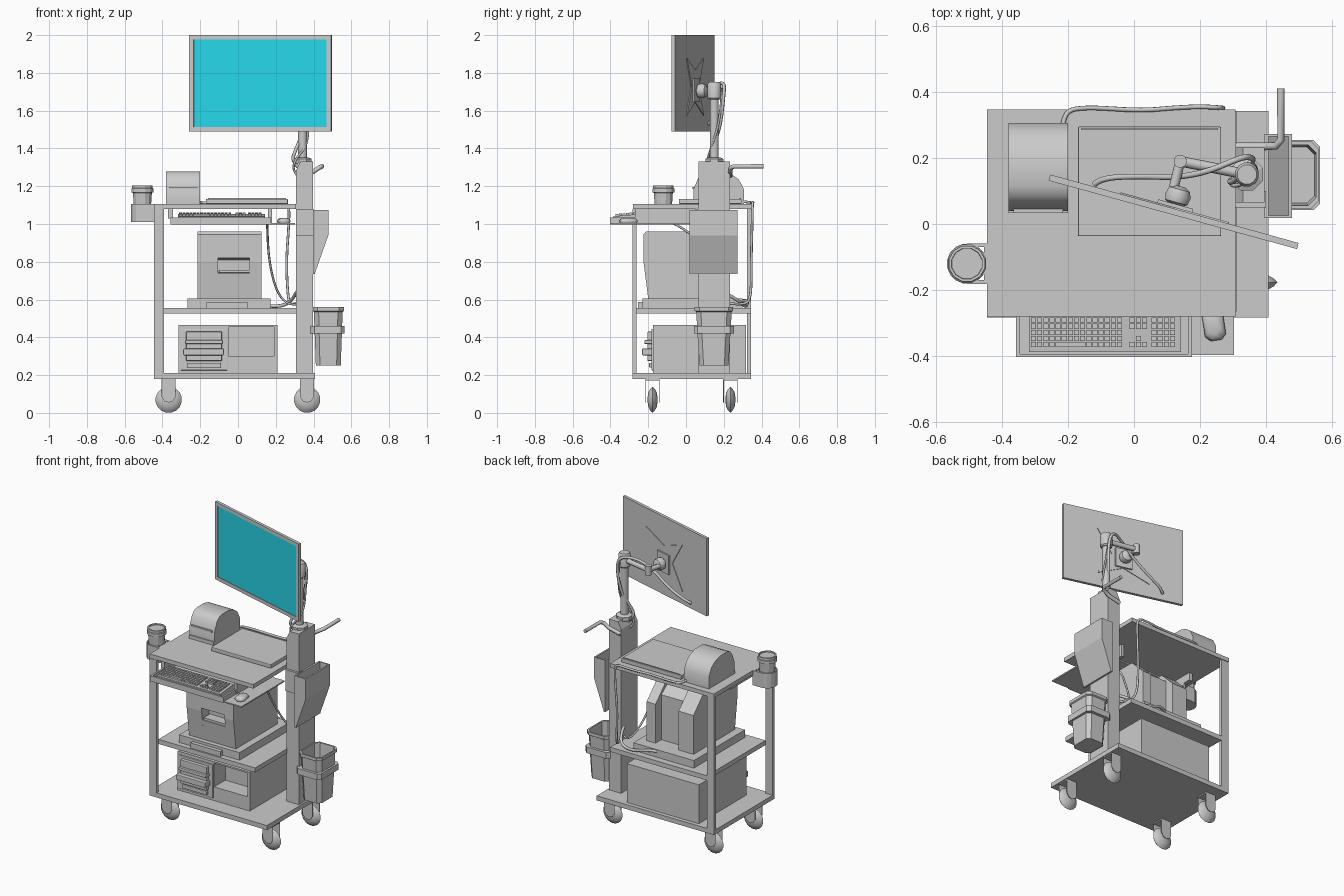
import bpy, bmesh, math
from mathutils import Matrix, Vector


def finish(name, bm, smooth=0, bevel=0):
    bmesh.ops.recalc_face_normals(bm, faces=bm.faces)
    me = bpy.data.meshes.new(name)
    bm.to_mesh(me)
    bm.free()
    ob = bpy.data.objects.new(name, me)
    bpy.context.collection.objects.link(ob)
    bpy.context.view_layer.objects.active = ob
    if bevel:
        m = ob.modifiers.new("bevel", "BEVEL")
        m.width, m.segments = bevel, 2
    if smooth:
        bpy.ops.object.select_all(action="DESELECT")
        ob.select_set(True)
        bpy.ops.object.shade_smooth_by_angle(angle=math.radians(smooth))
    return ob


def boxes(name, dims, bevel=0):
    """One mesh from boxes given as (x0, x1, y0, y1, z0, z1)."""
    bm = bmesh.new()
    for x0, x1, y0, y1, z0, z1 in dims:
        mat = Matrix.Translation(((x0 + x1) / 2, (y0 + y1) / 2, (z0 + z1) / 2)) @ \
            Matrix.Diagonal((x1 - x0, y1 - y0, z1 - z0, 1))
        bmesh.ops.create_cube(bm, size=1, matrix=mat)
    return finish(name, bm, bevel=bevel)


def loft(name, rings, smooth=0):
    """Skin between rings of equal point count, capped at both ends."""
    bm = bmesh.new()
    vs = [[bm.verts.new(p) for p in r] for r in rings]
    n = len(rings[0])
    for a, b in zip(vs, vs[1:]):
        for i in range(n):
            bm.faces.new((a[i], a[(i + 1) % n], b[(i + 1) % n], b[i]))
    bm.faces.new(vs[0])
    bm.faces.new(vs[-1])
    return finish(name, bm, smooth)


def prism(name, pts, axis, a, b, smooth=0):
    """Profile in the XZ plane (axis 'y') or YZ plane (axis 'x'), extruded a..b."""
    put = (lambda p, t: (p[0], t, p[1])) if axis == "y" else (lambda p, t: (t, p[0], p[1]))
    return loft(name, [[put(p, t) for p in pts] for t in (a, b)], smooth)


def lathe(name, profile, c, n=16, axis="z", smooth=0):
    rings = []
    for r, h in profile:
        ring = []
        for i in range(n):
            t = 2 * math.pi * (i + .5) / n
            u, v = r * math.cos(t), r * math.sin(t)
            o = (u, v, h) if axis == "z" else (u, h, v)
            ring.append(Vector(c) + Vector(o))
        rings.append(ring)
    return loft(name, rings, smooth)


def tube(name, pts, r=0.006, kind="NURBS"):
    cu = bpy.data.curves.new(name, "CURVE")
    cu.dimensions = "3D"
    cu.bevel_depth, cu.bevel_resolution, cu.use_fill_caps = r, 2, True
    sp = cu.splines.new(kind)
    sp.points.add(len(pts) - 1)
    for p, q in zip(sp.points, pts):
        p.co = (*q, 1)
    if kind == "NURBS":
        sp.use_endpoint_u, sp.order_u, sp.resolution_u = True, 3, 5
    ob = bpy.data.objects.new(name, cu)
    bpy.context.collection.objects.link(ob)
    bpy.ops.object.select_all(action="DESELECT")
    ob.select_set(True)
    bpy.context.view_layer.objects.active = ob
    bpy.ops.object.convert(target="MESH")


def oct_ring(cx, cy, hx, hy, c, z):
    q = [(hx, hy - c), (hx - c, hy), (c - hx, hy), (-hx, hy - c),
         (-hx, c - hy), (c - hx, -hy), (hx - c, -hy), (hx, c - hy)]
    return [(cx + x, cy + y, z) for x, y in q]


# Cart frame: three shelves, left posts, right column
boxes("base_shelf", [(-.445, .408, -.283, .343, .18, .21)])
boxes("middle_shelf", [(-.392, .31, -.265, .343, .525, .555)])
boxes("worktop", [(-.445, .307, -.28, .347, 1.08, 1.107)])
boxes("left_posts", [(-.445, -.392, -.283, -.262, .21, 1.08), (-.445, -.392, .322, .343, .21, 1.08)])
prism("right_column", [(.308, .21), (.396, .21), (.396, 1.33), (.33, 1.33), (.308, 1.285)], "y", .065, .232)
boxes("column_bracket", [(.308, .4, .05, .1, .94, 1.08)])

# Casters
for x in (-.367, .366):
    for y in (-.177, .235):
        lathe("caster_wheel", [(.008, -.027), (.04, -.022), (.058, -.012), (.07, 0), (.058, .012),
                               (.04, .022), (.008, .027)], (x, y, .07), 16, "y", 25)
        prof = [(x - .037, .18), (x - .037, .085), (x - .022, .062), (x, .055),
                (x + .022, .062), (x + .037, .085), (x + .037, .18)]
        for s in (-1, 1):
            prism("caster_fork", prof, "y", y + s * .035, y + s * .038)
        boxes("caster_mount", [(x - .037, x + .037, y - .038, y + .038, .172, .182)])

# Lower cabinet with open bay on the right and a small printer on the left
boxes("lower_cabinet", [(-.315, .208, -.06, .317, .21, .465), (-.315, -.05, -.175, -.06, .21, .465),
                        (-.05, .208, -.175, -.06, .21, .30), (-.05, .208, -.175, -.06, .455, .465),
                        (.19, .208, -.175, -.06, .30, .455)])
boxes("small_printer", [(-.305, -.055, -.183, -.17, .225, .445), (-.275, -.085, -.205, -.17, .275, .43),
                        (-.29, -.075, -.232, -.17, .305, .34), (-.28, -.08, -.22, -.17, .365, .385),
                        (-.27, -.09, -.195, -.17, .24, .265)], .004)

# Large device on the middle shelf
boxes("device_base", [(-.267, .172, -.23, .30, .555, .605), (-.167, .05, -.255, -.2, .555, .588)])
prof = [(-.2, .605), (-.225, .80), (-.225, .945), (-.212, .96), (.13, .96), (.23, .86), (.23, .605)]
prism("device_left_body", prof, "x", -.215, -.107)
cut = [(-.2, .605), (-.217, .74), (-.15, .75), (-.15, .81), (-.225, .82), (-.225, .945),
       (-.212, .96), (.09, .96), (.17, .9), (.17, .605)]
prism("device_front_body", cut, "x", -.107, .115)
prism("device_side_panel", prof, "x", .06, .125)
boxes("device_tray", [(-.1, .06, -.215, -.15, .742, .756)])

# Keyboard tray, keyboard and mouse
boxes("keyboard_tray", [(-.357, .176, -.403, .05, .998, 1.008), (-.357, .176, -.403, -.393, 1.0, 1.035),
                        (-.357, -.345, -.403, .05, 1.0, 1.035), (.164, .176, -.403, .05, 1.0, 1.035),
                        (.176, .303, -.397, .05, .998, 1.006)])
boxes("tray_rails", [(-.37, -.345, -.27, .1, 1.03, 1.08), (.16, .18, -.27, .1, 1.0, 1.08)])
prism("keyboard", [(-.387, 1.008), (-.387, 1.04), (-.25, 1.053), (-.25, 1.008)], "x", -.318, .142)
keys = []
for x0, cols in ((-.312, 15), (-.013, 3), (.053, 4)):
    for row in range(6):
        for c in range(cols):
            if cols == 3 and (row == 2 or (row == 1 and c != 1)):
                continue
            x, y, z = x0 + c * .0186, -.373 + row * .0185, 1.035 + row * .0018
            keys.append((x, x + .0155, y, y + .0155, z, z + .018))
            if cols == 15 and row == 0 and c == 4:
                keys.append((x, x + .09, y, y + .0155, z, z + .018))
boxes("keyboard_keys", keys)
mouse = [oct_ring(.242, -.305, a, b, .015, z) for a, b, z in
         ((.028, .045, 1.006), (.032, .048, 1.015), (.027, .042, 1.026), (.017, .03, 1.032))]
loft("mouse", [[Matrix.Rotation(.15, 3, "Z") @ (Vector(p) - Vector((.242, -.305, 0)))
                + Vector((.242, -.305, 0)) for p in r] for r in mouse], 50)

# Items on the worktop
boxes("flat_tablet", [(-.17, .264, -.037, .295, 1.107, 1.133)], .004)
boxes("tablet_hinge", [(-.16, .254, .284, .29, 1.13, 1.138)])
prism("label_printer", [(.04, 1.107), (.04, 1.185), (.065, 1.245), (.085, 1.268), (.115, 1.279), (.19, 1.279),
                        (.24, 1.265), (.28, 1.235), (.306, 1.185), (.306, 1.107)], "x", -.38, -.2, 35)
boxes("label_printer_lip", [(-.38, -.2, .034, .06, 1.107, 1.13), (-.365, -.215, .034, .06, 1.185, 1.197)])

# Cup and its holder on the left edge
cup = (-.506, -.12, 0)
lathe("cup_holder", [(.05, 1.01), (.061, 1.01), (.061, 1.107), (.054, 1.107), (.05, 1.02)], cup)
boxes("cup_holder_bracket", [(-.506, -.445, -.181, -.17, 1.01, 1.107), (-.506, -.445, -.07, -.059, 1.01, 1.107),
                             (-.455, -.44, -.181, -.059, 1.01, 1.107)])
lathe("cup", [(.042, 1.02), (.052, 1.165), (.06, 1.168), (.06, 1.187), (.056, 1.19), (.056, 1.205),
              (.048, 1.205), (.047, 1.198)], cup, 12)

# Document pocket on the column
boxes("pocket_back", [(.396, .408, .018, .272, .735, 1.075)])
prism("pocket_front", [(.478, 1.075), (.478, .94), (.406, .735), (.396, .735), (.468, .943), (.468, 1.075)],
      "y", .018, .272)
for y in (.018, .265):
    prism("pocket_side", [(.4, 1.075), (.475, 1.075), (.475, .94), (.403, .735), (.4, .735)], "y", y, y + .007)

# Waste bin and its hoop
loft("waste_bin", [oct_ring(.478, .148, *r) for r in
                   ((.066, .077, .022, .25), (.076, .094, .025, .535), (.083, .102, .025, .54),
                    (.083, .102, .025, .56), (.074, .092, .025, .56), (.06, .071, .022, .258))])
loft("bin_hoop", [oct_ring(.474, .148, *r) for r in
                  ((.074, .09, .02, .42), (.09, .106, .02, .42), (.09, .106, .02, .46), (.075, .091, .02, .46))])

# Monitor, turned about the vertical axis
turn = Matrix.Translation((.12, .037, 1.745)) @ Matrix.Rotation(math.radians(-15.4), 4, "Z")
mon = [boxes("monitor_back", [(-.39, .39, -.002, .0095, -.255, .255)]),
       boxes("monitor_bezel", [(-.39, .39, -.0095, 0, -.255, -.232), (-.39, .39, -.0095, 0, .232, .255),
                               (-.39, -.365, -.0095, 0, -.232, .232), (.365, .39, -.0095, 0, -.232, .232)]),
       prism("monitor_star_plate", [(-.17, .135), (0, .07), (.17, .135), (.075, -.02), (.17, -.17), (0, -.1),
                                    (-.17, -.17), (-.075, -.02)], "y", .0095, .014),
       boxes("mount_plate", [(-.055, .055, .012, .024, -.1, .025)]),
       lathe("mount_ball", [(.02, .02), (.036, .03), (.04, .05), (.034, .07), (.015, .08)],
             (0, 0, -.04), 12, "y", 40)]
screen = boxes("monitor_screen", [(-.365, .365, -.006, 0, -.232, .232)])
mat = bpy.data.materials.new("screen_blue")
mat.diffuse_color = (.02, .68, .82, 1)
screen.data.materials.append(mat)
for ob in mon + [screen]:
    ob.matrix_world = turn

# Monitor pole and swing arm
pole = (.342, .15, 0)
lathe("pole_base", [(.052, 1.32), (.052, 1.345), (.035, 1.352)], pole, 8)
lathe("pole", [(.024, 1.33), (.024, 1.72)], pole, 12, smooth=40)
lathe("pole_head", [(.03, 1.66), (.037, 1.668), (.037, 1.74), (.03, 1.752)], pole, 12, smooth=40)
tube("arm_outer", [(.342, .15, 1.705), (.14, .19, 1.705)], .016, "POLY")
tube("arm_inner", [(.14, .19, 1.705), (.118, .1, 1.705)], .015, "POLY")
lathe("arm_joint", [(.02, 1.675), (.02, 1.735)], (.14, .19, 0), 12, smooth=40)

# Push handle
tube("push_handle", [(.31, .235, 1.255), (.395, .235, 1.275), (.43, .237, 1.298), (.445, .255, 1.305),
                     (.445, .41, 1.305)], .012, "POLY")

# Cables
tube("monitor_cable", [(-.12, .12, 1.53), (-.1, .14, 1.545), (.02, .145, 1.6), (.13, .14, 1.68), (.23, .16, 1.74),
                       (.33, .205, 1.75), (.365, .2, 1.68), (.35, .18, 1.5), (.3, .125, 1.38),
                       (.285, .13, 1.335), (.32, .14, 1.3)], .009)
tube("pole_cable", [(.35, .19, 1.7), (.37, .18, 1.55), (.37, .14, 1.42), (.3, .11, 1.34), (.29, .13, 1.28),
                    (.32, .14, 1.25)])
tube("printer_cable", [(-.215, .29, 1.12), (-.215, .34, 1.115), (-.15, .355, 1.11), (.02, .343, 1.113),
                       (.12, .352, 1.11), (.2, .356, 1.115), (.27, .352, 1.115), (.27, .35, 1.0),
                       (.255, .345, .8), (.265, .345, .6), (.28, .3, .57), (.31, .22, .58)], .007)
tube("device_cable", [(.0, .29, .59), (.06, .33, .6), (.15, .32, .565), (.24, .31, .565), (.29, .27, .6), (.31, .2, .64)],
     .009)
tube("keyboard_cable", [(.155, -.1, 1.02), (.155, .05, .95), (.165, .12, .8), (.2, .2, .65), (.26, .24, .57),
                        (.31, .2, .575)])
